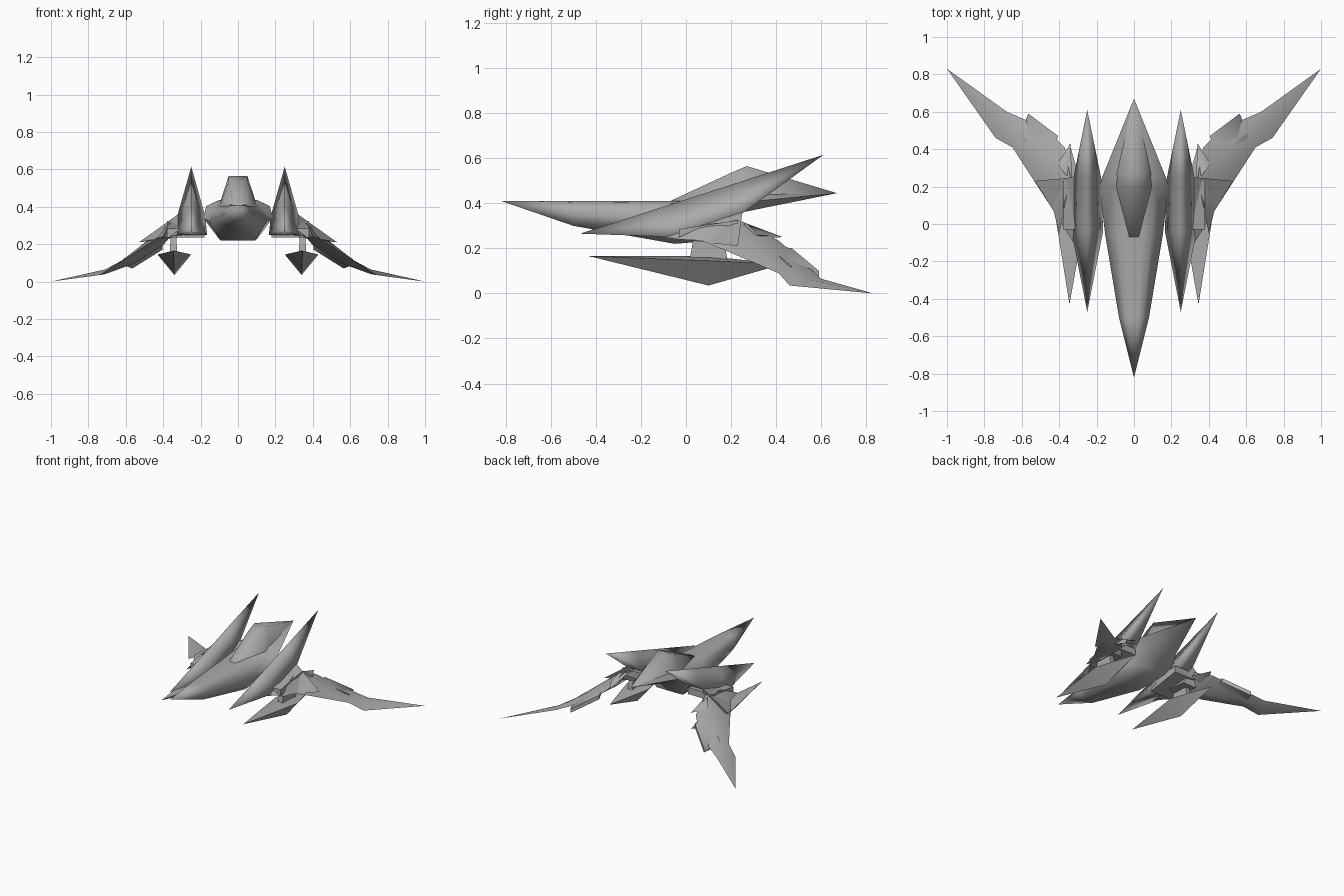
import bpy
import bmesh
import math
from mathutils import Vector

cube = bpy.data.objects.get("Cube")
if cube:
    bpy.data.objects.remove(cube, do_unlink=True)

grey = bpy.data.materials.new("hull_grey")
grey.use_nodes = True
colour = (0.4, 0.4, 0.4, 1)
grey.diffuse_color = colour
grey.node_tree.nodes["Principled BSDF"].inputs["Base Color"].default_value = colour


def loft(name, rings, side=1, smooth_angle=75):
    """Skin a list of rings; a ring with one point closes to a tip."""
    bm = bmesh.new()
    loops = [[bm.verts.new((p[0] * side, p[1], p[2])) for p in ring] for ring in rings]
    for near, far in zip(loops, loops[1:]):
        count = max(len(near), len(far))
        for i in range(count):
            j = (i + 1) % count
            if len(near) == 1:
                bm.faces.new((near[0], far[i], far[j]))
            elif len(far) == 1:
                bm.faces.new((near[i], near[j], far[0]))
            else:
                bm.faces.new((near[i], near[j], far[j], far[i]))
    for end in (loops[0], loops[-1]):
        if len(end) > 1:
            bm.faces.new(end)
    bmesh.ops.triangulate(bm, faces=[face for face in bm.faces if len(face.verts) > 3])
    bmesh.ops.recalc_face_normals(bm, faces=bm.faces)
    mesh = bpy.data.meshes.new(name)
    bm.to_mesh(mesh)
    bm.free()
    mesh.materials.append(grey)
    part = bpy.data.objects.new(name, mesh)
    bpy.context.collection.objects.link(part)
    bpy.ops.object.select_all(action="DESELECT")
    part.select_set(True)
    bpy.context.view_layer.objects.active = part
    bpy.ops.object.shade_smooth_by_angle(angle=math.radians(smooth_angle))


def station(shape, y, width, top, floor):
    """Symmetric section; shape gives fractions of half width and height."""
    half = [(width * across, y, floor + (top - floor) * up) for across, up in shape]
    return half + [(-x, y, z) for x, y, z in reversed(half)]


def diamond(centre, across, up, down):
    """Four-point section with a ridge above and a keel below."""
    centre, across = Vector(centre), Vector(across)
    rise, drop = Vector((0, 0, up)), Vector((0, 0, down))
    return [centre - across, centre + rise, centre + across, centre - drop]


def slab(name, centre, along, across, height, side, taper=1):
    """Block on two edge directions, widening downward by taper."""
    centre, along, across = Vector(centre), Vector(along), Vector(across)
    rise = Vector((0, 0, height / 2))
    corners = [along + across, along - across, -along - across, -along + across]
    top = [centre + rise + corner for corner in corners]
    base = [centre - rise + corner * taper for corner in corners]
    loft(name, [top, base], side)


def fin_section(front, rear, fraction, spread, floor):
    """Ridge on the line between the tips, with sides flaring to the floor."""
    ridge = front.lerp(rear, fraction)
    height = ridge.z - floor
    outer, inner = Vector((spread, 0, -height)), Vector((-spread, 0, -height))
    waist = Vector((spread * 0.45, 0, -height * 0.55))
    pinch = Vector((-waist.x, 0, waist.z))
    return [ridge + offset for offset in (Vector(), waist, outer, inner, pinch)]


# Fuselage with long nose and flat belly
hull_shape = ((0.3, 1), (0.6, 0.95), (1, 0.55), (0.6, 0))
nose_tip = [(0, -0.82, 0.41)]
tail_tip = [(0, 0.67, 0.445)]
loft("fuselage", [
    nose_tip,
    station(hull_shape, y=-0.5, width=0.08, top=0.41, floor=0.3),
    station(hull_shape, y=-0.05, width=0.155, top=0.41, floor=0.22),
    station(hull_shape, y=0.2, width=0.185, top=0.42, floor=0.24),
    station(hull_shape, y=0.25, width=0.17, top=0.44, floor=0.36),
    tail_tip,
])

# Raised spine, tapering to the tail point
spine_shape = ((0.5, 1), (1, 0))
loft("dorsal_spine", [
    station(spine_shape, y=-0.07, width=0.05, top=0.41, floor=0.4),
    station(spine_shape, y=0.2, width=0.1, top=0.535, floor=0.4),
    station(spine_shape, y=0.27, width=0.1, top=0.565, floor=0.41),
    tail_tip,
])

fin_front = Vector((0.25, -0.47, 0.265))
fin_rear = Vector((0.25, 0.61, 0.615))

for side, label in ((1, "left"), (-1, "right")):
    # Tall swept fin, shaded round over its ridge
    loft(label + "_fin", [
        [fin_front],
        fin_section(fin_front, fin_rear, fraction=0.4, spread=0.085, floor=0.25),
        fin_section(fin_front, fin_rear, fraction=0.66, spread=0.075, floor=0.35),
        [fin_rear],
    ], side, smooth_angle=180)

    # Short downturned winglet beside the fin
    winglet_root = [(0.26, -0.2, 0.26), (0.32, 0.25, 0.36), (0.28, 0.2, 0.24)]
    winglet_tip = [(0.53, 0.23, 0.21)]
    loft(label + "_winglet", [winglet_root, winglet_tip], side, smooth_angle=20)

    # Wing root block under the fin
    slab(label + "_wing_root", centre=(0.28, 0.1, 0.28), along=(0.1, 0, 0),
         across=(0, 0.13, 0.02), height=0.05, side=side)

    # Drooping swept outer wing
    loft(label + "_outer_wing", [
        diamond(centre=(0.37, 0.1, 0.28), across=(-0.03, 0.15, 0.04), up=0.03, down=0.05),
        diamond(centre=(0.4, 0.24, 0.235), across=(-0.03, 0.17, 0), up=0.05, down=0.04),
        diamond(centre=(0.56, 0.46, 0.12), across=(-0.09, 0.05, 0.03), up=0.025, down=0.025),
        diamond(centre=(0.71, 0.53, 0.05), across=(-0.03, 0.07, 0.015), up=0.015, down=0.01),
        [(1, 0.83, 0)],
    ], side)

    # Angular armour panel on the rear of the wing
    slab(label + "_wing_panel", centre=(0.51, 0.47, 0.145), along=(0.08, 0.06, -0.05),
         across=(-0.025, 0.06, -0.01), height=0.03, side=side)

    # Raised knuckle where the wing bends
    loft(label + "_wing_knuckle", [
        diamond(centre=(0.37, 0.27, 0.28), across=(0.04, 0.05, -0.02), up=0.03, down=0.04),
        [(0.34, 0.43, 0.25)],
    ], side)

    # Pointed pod slung below, with its pylon
    loft(label + "_pod", [
        [(0.345, -0.43, 0.165)],
        diamond(centre=(0.34, 0.1, 0.145), across=(0.09, 0, 0), up=0.02, down=0.11),
        [(0.345, 0.43, 0.13)],
    ], side)
    slab(label + "_pylon", centre=(0.345, 0.1, 0.2), along=(0.015, 0, 0),
         across=(0, 0.065, 0), height=0.11, side=side, taper=1.3)
